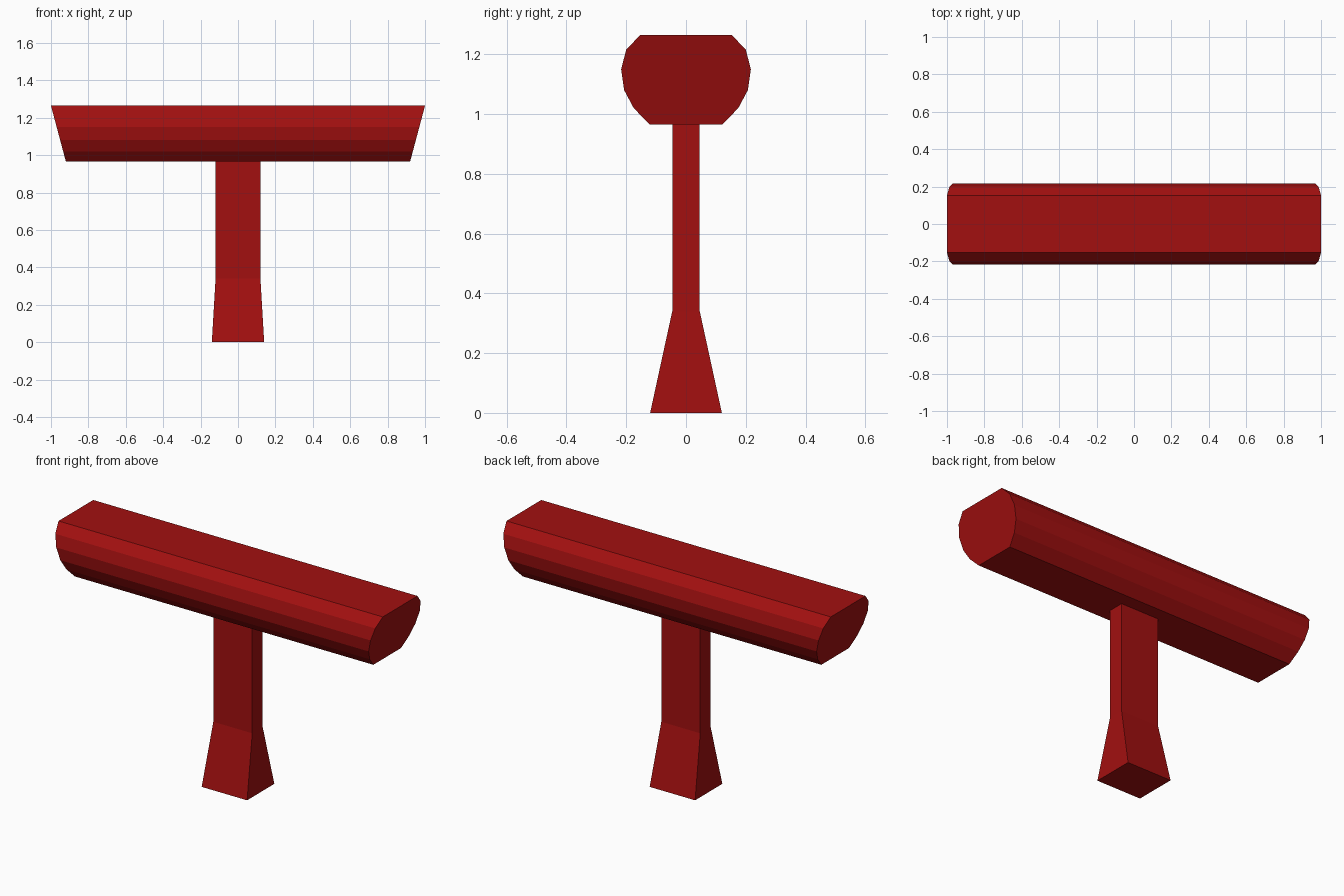
import bpy
import bmesh

cube = bpy.data.objects.get("Cube")
if cube:
    bpy.data.objects.remove(cube, do_unlink=True)

COLOUR = (0.36, 0.005, 0.005, 1.0)
red = bpy.data.materials.new("deep_red")
red.use_nodes = True
red.diffuse_color = COLOUR
red.node_tree.nodes["Principled BSDF"].inputs["Base Color"].default_value = COLOUR


def loft(name, rings):
    """Join matching rings of points with flat quads and cap both ends."""
    bm = bmesh.new()
    loops = [[bm.verts.new(p) for p in ring] for ring in rings]
    for a, b in zip(loops, loops[1:]):
        for i in range(len(a)):
            j = (i + 1) % len(a)
            bm.faces.new((a[i], a[j], b[j], b[i]))
    bm.faces.new(loops[0])
    bm.faces.new(loops[-1])
    bmesh.ops.recalc_face_normals(bm, faces=bm.faces)
    mesh = bpy.data.meshes.new(name)
    bm.to_mesh(mesh)
    bm.free()
    mesh.materials.append(red)
    obj = bpy.data.objects.new(name, mesh)
    bpy.context.collection.objects.link(obj)
    return obj


def rectangle(half_x, half_y, z):
    return [(sx * half_x, sy * half_y, z)
            for sx, sy in ((-1, -1), (1, -1), (1, 1), (-1, 1))]


# Post: flared foot below a straight, flat shaft
BAR_BOTTOM, BAR_TOP = 0.965, 1.265
loft("post", [rectangle(0.14, 0.12, 0),
              rectangle(0.12, 0.046, 0.34),
              rectangle(0.12, 0.046, BAR_BOTTOM)])

# Crossbar: rounded sides, flat top and bottom, ends leaning outwards
half = [(0.122, BAR_BOTTOM), (0.175, 1.02), (0.207, 1.08),
        (0.217, 1.15), (0.2, 1.215), (0.153, BAR_TOP)]
profile = half + [(-y, z) for y, z in reversed(half)]


def bar_end(side):
    lean = 0.08 / (BAR_TOP - BAR_BOTTOM)
    return [(side * (1 - lean * (BAR_TOP - z)), y, z) for y, z in profile]


loft("crossbar", [bar_end(-1), bar_end(1)])
